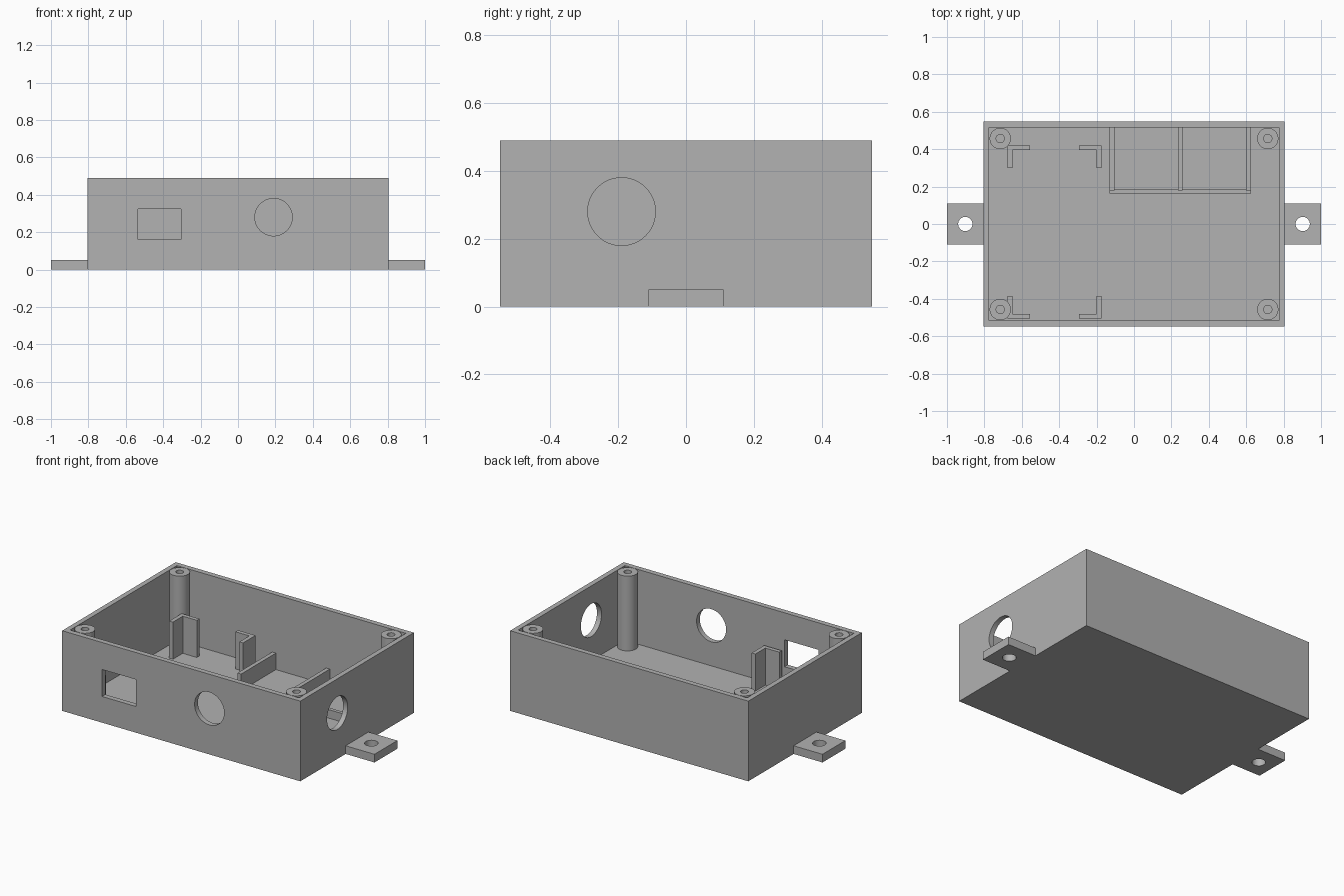
import bpy
import bmesh
import math
from mathutils import Matrix

cube = bpy.data.objects.get("Cube")
if cube:
    bpy.data.objects.remove(cube, do_unlink=True)

grey = bpy.data.materials.new("Plain Grey")
grey.use_nodes = True
COLOUR = (0.445, 0.445, 0.445, 1)
grey.diffuse_color = COLOUR
grey.node_tree.nodes["Principled BSDF"].inputs["Base Color"].default_value = COLOUR

HALF_X, HALF_Y, HEIGHT = 0.805, 0.548, 0.49
IN_X, IN_Y, FLOOR = 0.774, 0.516, 0.033


def finish(name, bm):
    mesh = bpy.data.meshes.new(name)
    bmesh.ops.recalc_face_normals(bm, faces=bm.faces)
    bm.to_mesh(mesh)
    bm.free()
    mesh.materials.append(grey)
    ob = bpy.data.objects.new(name, mesh)
    bpy.context.collection.objects.link(ob)
    return ob


def prism(name, points, z0, z1):
    """Extrude a flat outline upwards."""
    bm = bmesh.new()
    face = bm.faces.new([bm.verts.new((x, y, z0)) for x, y in points])
    new = bmesh.ops.extrude_face_region(bm, geom=[face])["geom"]
    bmesh.ops.translate(bm, vec=(0, 0, z1 - z0),
                        verts=[v for v in new if isinstance(v, bmesh.types.BMVert)])
    return finish(name, bm)


def box(name, x0, x1, y0, y1, z0, z1):
    return prism(name, [(x0, y0), (x1, y0), (x1, y1), (x0, y1)], z0, z1)


def cylinder(name, centre, radius, depth, axis="Z"):
    turn = {"Z": Matrix(), "X": Matrix.Rotation(math.pi / 2, 4, "Y"),
            "Y": Matrix.Rotation(math.pi / 2, 4, "X")}[axis]
    bm = bmesh.new()
    bmesh.ops.create_cone(bm, cap_ends=True, segments=48, radius1=radius, radius2=radius,
                          depth=depth, matrix=Matrix.Translation(centre) @ turn)
    return finish(name, bm)


def cut(ob, *cutters):
    """Subtract the cutters, then throw them away."""
    bpy.ops.object.select_all(action="DESELECT")
    bpy.context.view_layer.objects.active = ob
    ob.select_set(True)
    for cutter in cutters:
        mod = ob.modifiers.new("cut", "BOOLEAN")
        mod.operation, mod.solver, mod.object = "DIFFERENCE", "EXACT", cutter
        bpy.ops.object.modifier_apply(modifier=mod.name)
        bpy.data.objects.remove(cutter, do_unlink=True)
    bpy.ops.object.shade_smooth_by_angle(angle=math.radians(30))


# Open case with a square port and two round ports
case = box("case", -HALF_X, HALF_X, -HALF_Y, HALF_Y, 0, HEIGHT)
cut(case,
    box("cavity", -IN_X, IN_X, -IN_Y, IN_Y, FLOOR, 1),
    box("square_port", -0.535, -0.305, -0.7, -0.4, 0.16, 0.325),
    cylinder("front_port", (0.19, -HALF_Y, 0.28), 0.1, 0.2, "Y"),
    cylinder("side_port", (HALF_X, -0.19, 0.28), 0.1, 0.2, "X"))

for sx, side in ((1, "left"), (-1, "right")):
    # Mounting tabs
    tab = box(f"{side}_mounting_tab", *sorted((sx * 0.79, sx)), -0.11, 0.11, 0, 0.05)
    cut(tab, cylinder("tab_hole", (sx * 0.902, 0, 0), 0.038, 0.3))

    for sy, end in ((1, "back"), (-1, "front")):
        # Corner screw posts
        x, y = sx * 0.715, sy * 0.457
        post = cylinder(f"{end}_{side}_screw_post", (x, y, (HEIGHT + 0.02) / 2),
                        0.057, HEIGHT - 0.02)
        cut(post, cylinder("screw_hole", (x, y, 0.35), 0.022, 0.6))

        # Corner brackets that hold a circuit board
        arm, t = 0.12, 0.025
        outline = [(0, 0), (-arm, 0), (-arm, -t), (-t, -t), (-t, -arm), (0, -arm)]
        cx, cy = -0.425 + sx * 0.25, -0.0425 + sy * 0.4625
        prism(f"{end}_{side}_board_bracket",
              [(cx + sx * u, cy + sy * v) for u, v in outline], 0.02, 0.26)

# Compartment at the back: low front lip and three taller dividers
box("compartment_lip", -0.13, 0.625, 0.163, 0.185, 0.02, 0.085)
for name, x in (("right", -0.13), ("middle", 0.235), ("left", 0.6)):
    box(f"{name}_divider", x, x + 0.025, 0.18, 0.53, 0.02, 0.134)
